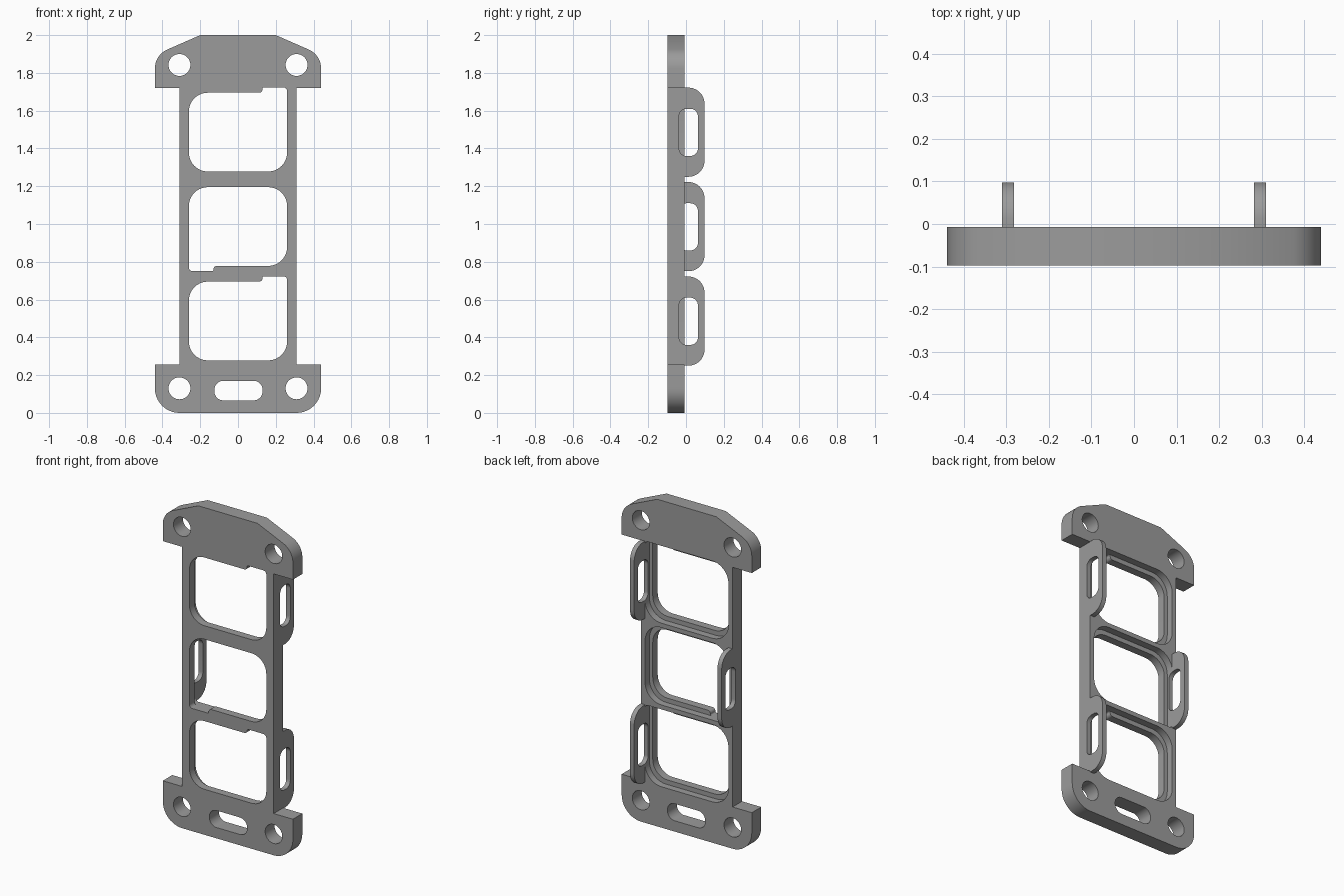
import bpy, bmesh, math
from mathutils import Vector

if "Cube" in bpy.data.objects:
    bpy.data.objects.remove(bpy.data.objects["Cube"])

FRONT, BACK, LIP, TAB = -0.098, -0.007, -0.05, 0.098

grey = bpy.data.materials.new("plain grey")
grey.diffuse_color = (0.33, 0.33, 0.33, 1)
grey.use_nodes = True
grey.node_tree.nodes["Principled BSDF"].inputs["Base Color"].default_value = grey.diffuse_color


def rounded(corners, steps=10):
    """Outline with an arc at each corner given as (u, v, radius)."""
    out = []
    n = len(corners)
    for i, (u, v, r) in enumerate(corners):
        p = Vector((u, v))
        if r == 0:
            out.append(p)
            continue
        a = (Vector(corners[i - 1][:2]) - p).normalized()
        b = (Vector(corners[(i + 1) % n][:2]) - p).normalized()
        half = a.angle(b) / 2
        centre = p + (a + b).normalized() * (r / math.sin(half))
        s = p + a * (r / math.tan(half)) - centre
        e = p + b * (r / math.tan(half)) - centre
        sweep = s.angle(e)
        for k in range(steps + 1):
            t = k / steps
            out.append(centre + (s * math.sin((1 - t) * sweep)
                                 + e * math.sin(t * sweep)) / math.sin(sweep))
    return out


def box(u0, u1, v0, v1, r):
    return rounded([(u0, v0, r), (u1, v0, r), (u1, v1, r), (u0, v1, r)])


def prism(name, outline, lo, hi, axis="y"):
    """Extrude an outline: (x, z) along y, or (y, z) along x."""
    bm = bmesh.new()

    def place(p, d):
        return (p[0], d, p[1]) if axis == "y" else (d, p[0], p[1])
    f = bm.faces.new([bm.verts.new(place(p, lo)) for p in outline])
    ext = bmesh.ops.extrude_face_region(bm, geom=[f], use_keep_orig=True)
    shift = Vector((0, hi - lo, 0) if axis == "y" else (hi - lo, 0, 0))
    bmesh.ops.translate(bm, vec=shift, verts=[
        g for g in ext["geom"] if isinstance(g, bmesh.types.BMVert)])
    bmesh.ops.recalc_face_normals(bm, faces=bm.faces)
    me = bpy.data.meshes.new(name)
    bm.to_mesh(me)
    bm.free()
    me.materials.append(grey)
    ob = bpy.data.objects.new(name, me)
    bpy.context.collection.objects.link(ob)
    return ob


def combine(target, other, operation):
    mod = target.modifiers.new("combine", "BOOLEAN")
    mod.operation, mod.solver, mod.object = operation, "EXACT", other
    bpy.context.view_layer.objects.active = target
    bpy.ops.object.modifier_apply(modifier=mod.name)
    bpy.data.objects.remove(other)


# Frame outline: right half, then mirrored
right = [(0.31, 0, 0.13), (0.44, 0.06, 0.0), (0.44, 0.255, 0), (0.31, 0.255, 0),
         (0.31, 1.72, 0), (0.44, 1.72, 0), (0.44, 1.895, 0.11), (0.2, 2.0, 0)]
right[0:2] = [(0.44, 0, 0.13)]
left = [(-x, z, r) for x, z, r in reversed(right)]
frame = prism("mounting_frame", rounded(right + left), FRONT, BACK)

# Side tabs with the bays they belong to: base height and direction
bays = [(0.25, 1), (0.75, -1), (1.25, 1)]
for z, side in bays:
    tab = rounded([(-0.045, z, 0), (TAB, z, 0.085),
                   (TAB, z + 0.472, 0.085), (-0.045, z + 0.472, 0)])
    lo, hi = sorted((side * 0.282, side * 0.31))
    combine(frame, prism("side_tab", tab, lo, hi, "x"), "UNION")

# Windows with a notched front lip, a wider back recess and a slot in the tab
for z, side in bays:
    mid = z + 0.2365

    def turn(corners):
        return rounded([(side * x, mid + side * (h - 0.2365), r)
                        for x, h, r in corners])
    window = turn([(-0.26, 0.028, 0.1), (0.26, 0.028, 0.1), (0.26, 0.473, 0.02),
                   (0.13, 0.473, 0.008), (0.13, 0.445, 0.018), (-0.26, 0.445, 0.1)])
    recess = turn([(-0.282, 0, 0.11), (0.282, 0, 0.11),
                   (0.282, 0.473, 0.02), (-0.282, 0.473, 0.11)])
    lo, hi = sorted((side * 0.27, side * 0.4))
    combine(frame, prism("window_cut", window, -0.2, 0.02), "DIFFERENCE")
    combine(frame, prism("recess_cut", recess, LIP, 0.02), "DIFFERENCE")
    slot = box(-0.037, 0.063, z + 0.11, z + 0.36, 0.04)
    combine(frame, prism("tab_slot_cut", slot, lo, hi, "x"), "DIFFERENCE")

# Screw holes and the slot in the foot
for x in (-0.31, 0.31):
    for z in (0.13, 1.842):
        ring = [(x + 0.058 * math.cos(k * math.tau / 40),
                 z + 0.058 * math.sin(k * math.tau / 40)) for k in range(40)]
        combine(frame, prism("screw_hole_cut", ring, -0.2, 0.2), "DIFFERENCE")
foot_slot = box(-0.125, 0.13, 0.066, 0.17, 0.048)
combine(frame, prism("foot_slot_cut", foot_slot, -0.2, 0.2), "DIFFERENCE")

# Smooth the rounded corners, keep the edges sharp
bpy.ops.object.select_all(action="DESELECT")
frame.select_set(True)
bpy.context.view_layer.objects.active = frame
bpy.ops.object.shade_smooth_by_angle(angle=math.radians(30))
